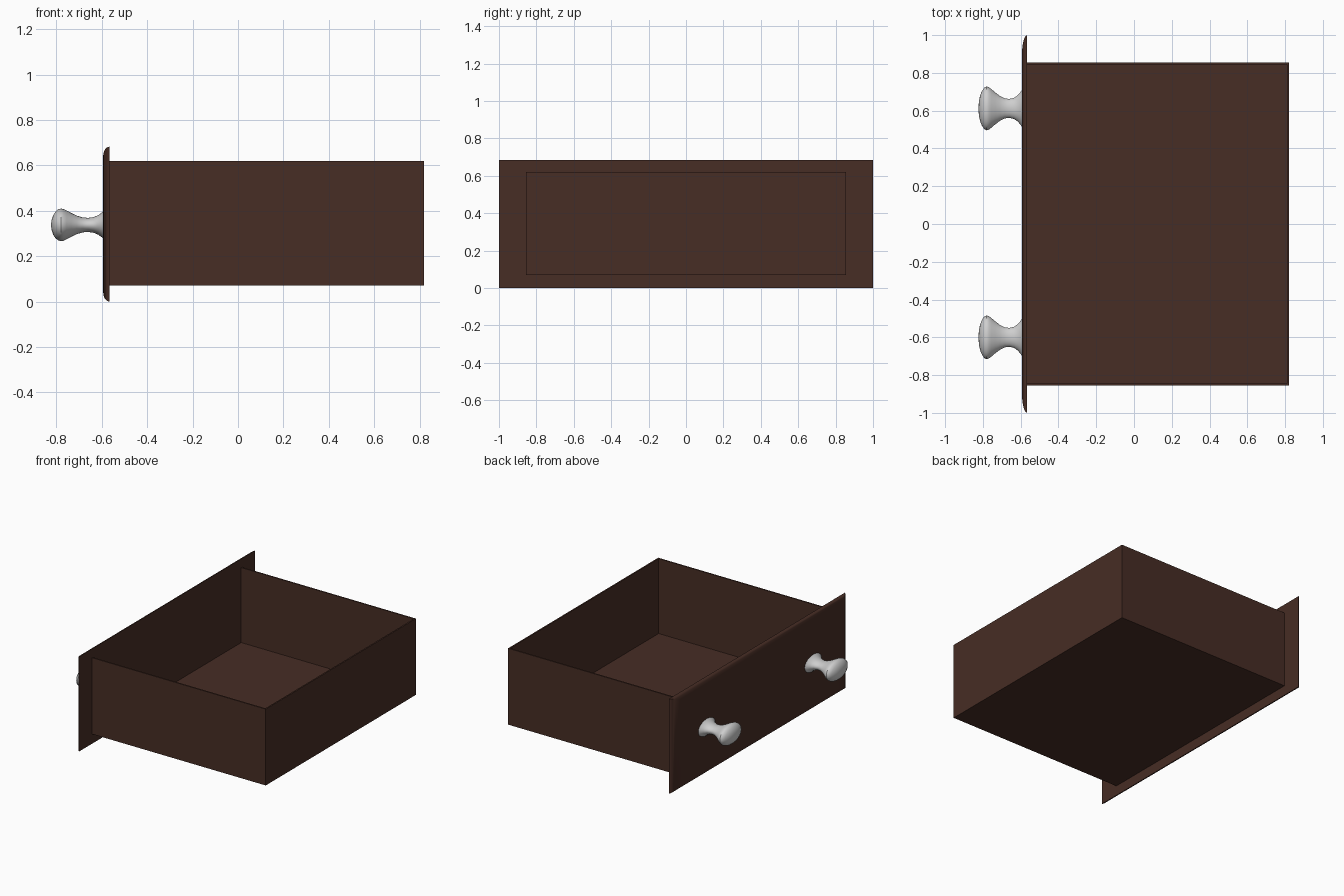
import bpy, bmesh, math

if "Cube" in bpy.data.objects:
    bpy.data.objects.remove(bpy.data.objects["Cube"])


def material(name, rgb):
    m = bpy.data.materials.new(name)
    m.diffuse_color = (*rgb, 1)
    m.use_nodes = True
    m.node_tree.nodes["Principled BSDF"].inputs["Base Color"].default_value = m.diffuse_color
    return m


wood = material("dark_brown_wood", (0.063, 0.026, 0.018))
metal = material("light_grey_metal", (0.62, 0.62, 0.62))


def finish(name, bm, mat, smooth=False):
    bmesh.ops.recalc_face_normals(bm, faces=bm.faces)
    me = bpy.data.meshes.new(name)
    bm.to_mesh(me)
    bm.free()
    me.materials.append(mat)
    ob = bpy.data.objects.new(name, me)
    bpy.context.collection.objects.link(ob)
    if smooth:
        bpy.ops.object.select_all(action='DESELECT')
        bpy.context.view_layer.objects.active = ob
        ob.select_set(True)
        bpy.ops.object.shade_smooth_by_angle(angle=math.radians(35))
    return ob


def box(name, lo, hi):
    bm = bmesh.new()
    bmesh.ops.create_cube(bm, size=1)
    for v in bm.verts:
        v.co = [(a + b) / 2 + c * (b - a) for a, b, c in zip(lo, hi, v.co)]
    return finish(name, bm, wood)


def loft(rings, close_start=True):
    """Skin a list of equal-length point rings and cap the ends."""
    bm = bmesh.new()
    vs = [[bm.verts.new(p) for p in r] for r in rings]
    n = len(vs[0])
    for a, b in zip(vs, vs[1:]):
        for i in range(n):
            bm.faces.new((a[i], a[(i + 1) % n], b[(i + 1) % n], b[i]))
    if close_start:
        bm.faces.new(vs[0])
    bm.faces.new(vs[-1])
    return bm


# Thin-walled drawer box; the front panel closes its front end
X0, X1, Y, Z0, Z1, T = -0.566, 0.82, 0.855, 0.07, 0.62, 0.01
box("drawer_floor", (X0, -Y, Z0), (X1, Y, Z0 + T))
box("back_wall", (X1 - T, -Y, Z0 + T), (X1, Y, Z1))
for label, s in (("left", 1), ("right", -1)):
    a, b = sorted((s * Y, s * (Y - T)))
    box(label + "_side_wall", (X0, a, Z0 + T), (X1 - T, b, Z1))

# Front panel with a rounded outer edge
XF, H = -0.594, 0.683
rings = []
for k in range(7):
    t = k / 6 * math.pi / 2
    x = X0 + (XF - X0) * math.sin(t)
    iy, iz = 0.115 * (1 - math.cos(t)), 0.042 * (1 - math.cos(t))
    rings.append([(x, -1 + iy, iz), (x, 1 - iy, iz),
                  (x, 1 - iy, H - iz), (x, -1 + iy, H - iz)])
finish("front_panel", loft(rings), wood, True)

# Turned oval knobs: (x, half width), squashed in height
profile = [(-0.590, 0.102), (-0.600, 0.088), (-0.615, 0.070), (-0.635, 0.056),
           (-0.660, 0.050), (-0.685, 0.053), (-0.710, 0.066), (-0.735, 0.085),
           (-0.755, 0.102), (-0.768, 0.112), (-0.780, 0.116), (-0.793, 0.110),
           (-0.805, 0.092), (-0.814, 0.070), (-0.820, 0.045), (-0.823, 0.015)]
for label, yc in (("left", 0.612), ("right", -0.60)):
    rings = [[(x, yc + r * math.cos(i * math.tau / 40),
               0.338 + 0.62 * r * math.sin(i * math.tau / 40)) for i in range(40)]
             for x, r in profile]
    finish(label + "_knob", loft(rings), metal, True)
